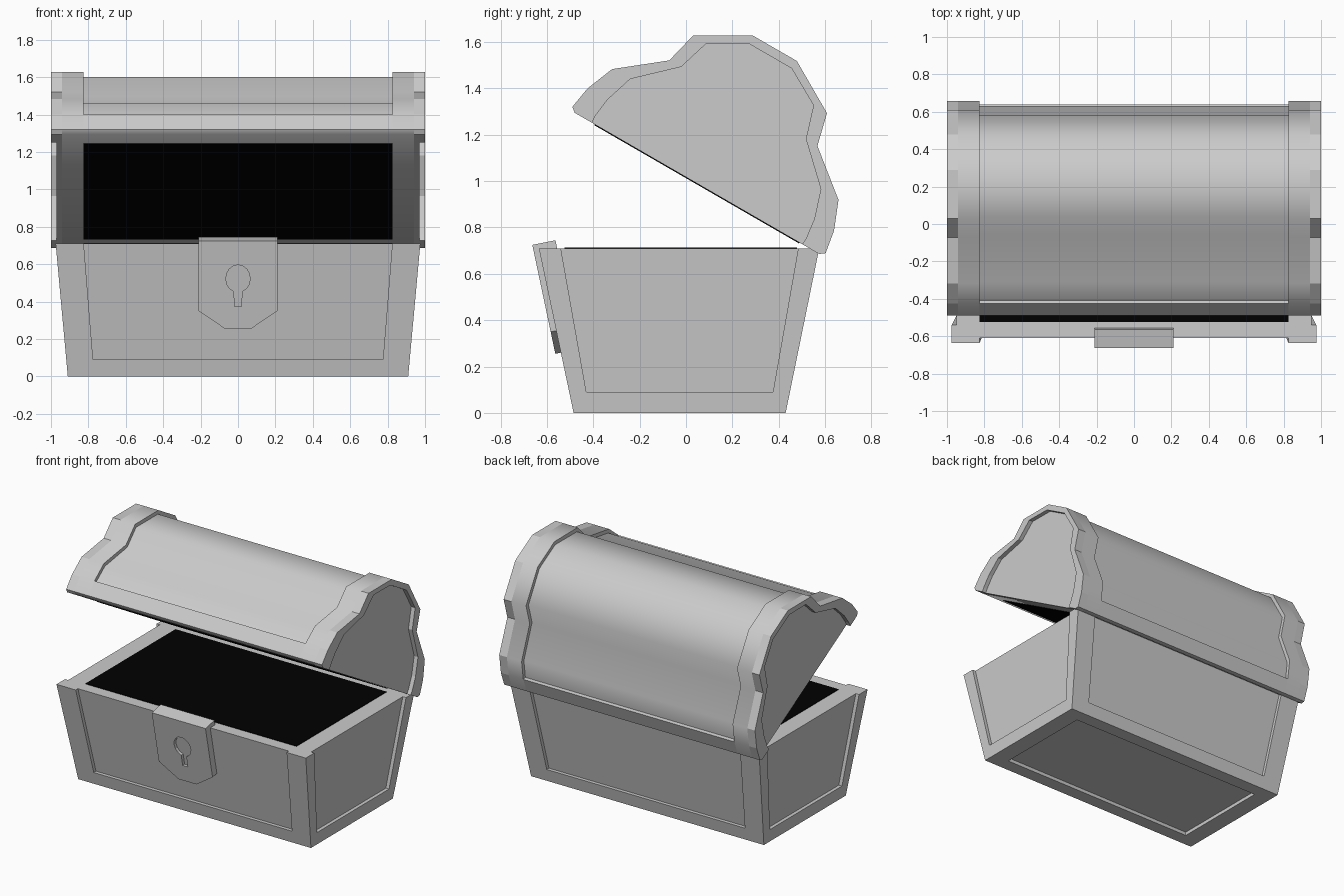
import bpy, bmesh, math
from mathutils import Vector

if "Cube" in bpy.data.objects:
    bpy.data.objects.remove(bpy.data.objects["Cube"])


def prism(name, pts, vec, smooth=None):
    """Solid made by sweeping a polygon along a vector."""
    bm = bmesh.new()
    vec = Vector(vec)
    a = [bm.verts.new(p) for p in pts]
    b = [bm.verts.new(Vector(p) + vec) for p in pts]
    n = len(a)
    bm.faces.new(a)
    bm.faces.new(b[::-1])
    for i in range(n):
        j = (i + 1) % n
        bm.faces.new((a[i], b[i], b[j], a[j]))
    return finish(name, bm, smooth)


def finish(name, bm, smooth=None):
    bmesh.ops.recalc_face_normals(bm, faces=bm.faces)
    me = bpy.data.meshes.new(name)
    bm.to_mesh(me)
    bm.free()
    ob = bpy.data.objects.new(name, me)
    bpy.context.collection.objects.link(ob)
    if smooth:
        bpy.ops.object.select_all(action='DESELECT')
        ob.select_set(True)
        bpy.context.view_layer.objects.active = ob
        bpy.ops.object.shade_smooth_by_angle(angle=math.radians(smooth))
    return ob


def cut(ob, cutter):
    """Subtract the cutter, bake the result and delete the cutter."""
    cutter.hide_render = True
    m = ob.modifiers.new("cut", 'BOOLEAN')
    m.operation, m.solver, m.object = 'DIFFERENCE', 'EXACT', cutter
    dg = bpy.context.evaluated_depsgraph_get()
    me = bpy.data.meshes.new_from_object(ob.evaluated_get(dg))
    ob.modifiers.clear()
    ob.data = me
    bpy.data.objects.remove(cutter)


black = bpy.data.materials.new("black_inside")
black.diffuse_color = (0, 0, 0, 1)
black.use_nodes = True
black.node_tree.nodes["Principled BSDF"].inputs["Base Color"].default_value = black.diffuse_color

# Tapered chest body
TOP = 0.71
front = lambda z: -0.485 - 0.2113 * z
back = lambda z: 0.43 + 0.2042 * z
side = lambda z: 0.91 + 0.0915 * z
bm = bmesh.new()
lo, hi = [[bm.verts.new(p) for p in ((-side(z), front(z), z), (side(z), front(z), z),
                                     (side(z), back(z), z), (-side(z), back(z), z))]
          for z in (0, TOP)]
bm.faces.new(lo)
bm.faces.new(hi)
for i in range(4):
    j = (i + 1) % 4
    bm.faces.new((lo[i], lo[j], hi[j], hi[i]))
body = finish("chest_body", bm)

# Recessed panels: front and back, both ends, underside
D = 0.025
Z0, Z1 = 0.09, 0.80
for f, s in ((front, 1), (back, -1)):
    pts = [(x, f(z) + s * D, z) for x, z in
           ((-0.775, Z0), (0.775, Z0), (0.832, Z1), (-0.832, Z1))]
    cut(body, prism("panel_cutter", pts, (0, -s * 0.1, 0)))
for s in (1, -1):
    pts = [(s * (side(z) - D), y, z) for y, z in
           ((-0.43, Z0), (0.375, Z0), (0.50, Z1), (-0.556, Z1))]
    cut(body, prism("panel_cutter", pts, (s * 0.1, 0, 0)))
pts = [(x, y, D) for x, y in ((-0.785, -0.39), (0.785, -0.39), (0.785, 0.335), (-0.785, 0.335))]
cut(body, prism("panel_cutter", pts, (0, 0, -0.1)))

# Dark opening of the body
inside = prism("body_opening", [(-0.825, -0.525, 0.70), (0.825, -0.525, 0.70),
                                (0.825, 0.48, 0.70), (-0.825, 0.48, 0.70)], (0, 0, 0.014))
inside.data.materials.append(black)

# Lock plate with keyhole
out = [(-0.21, 0.725), (-0.21, 0.35), (-0.07, 0.255), (0.07, 0.255), (0.21, 0.35), (0.21, 0.725)]
lock = prism("lock_plate", [(x, front(z) - 0.025, z) for x, z in out], (0, 0.1, 0.02))
key = [(-0.02, 0.375), (0.02, 0.375)]
for i in range(15):
    t = math.radians(-72 + 324 * i / 14)
    key.append((0.065 * math.cos(t), 0.523 + 0.073 * math.sin(t)))
cut(lock, prism("keyhole_cutter", [(x, front(z) - 0.003, z) for x, z in key], (0, -0.1, 0)))

# Lid profiles: u across the lid, n above its rim, tipped open by 30 degrees
C, S = math.cos(math.radians(30)), 0.5


def lid_pt(x, u, n):
    return (x, 0.0475 - C * u + S * n, 0.99 + S * u + C * n)


def mirrored(half):
    return half + [(-u, n) for u, n in reversed(half)]


outer = mirrored([(0.609, 0), (0.631, 0.017), (0.614, 0.119), (0.564, 0.244),
                  (0.369, 0.400), (0.334, 0.543), (0.109, 0.673)])
inner = mirrored([(0.524, 0), (0.526, 0.03), (0.515, 0.12), (0.475, 0.246),
                  (0.311, 0.401), (0.267, 0.543), (0.105, 0.634)])
middle = mirrored([(0.609, 0), (0.631, 0.017), (0.614, 0.119), (0.591, 0.112), (0.543, 0.228),
                   (0.347, 0.386), (0.312, 0.526), (0.101, 0.648)])


def lid_part(name, prof, x0, x1, smooth=None):
    return prism(name, [lid_pt(x0, u, n) for u, n in prof], (x1 - x0, 0, 0), smooth)


# Lid barrel, end bands, end rims and recessed end panels
lid_part("lid_barrel", middle, -0.825, 0.825, 50)
for s, tag in ((1, "right"), (-1, "left")):
    lid_part("lid_band_" + tag, outer, s * 0.825, s * 0.94, 50)
    lid_part("lid_rim_" + tag, outer + inner[::-1], s * 0.94, s * 1.0)
    lid_part("lid_end_panel_" + tag, inner, s * 0.94, s * 0.97)

# Dark opening of the lid
lid_inside = lid_part("lid_opening", [(0.51, 0.01), (0.51, -0.004), (-0.51, -0.004), (-0.51, 0.01)],
                      -0.825, 0.825)
lid_inside.data.materials.append(black)
